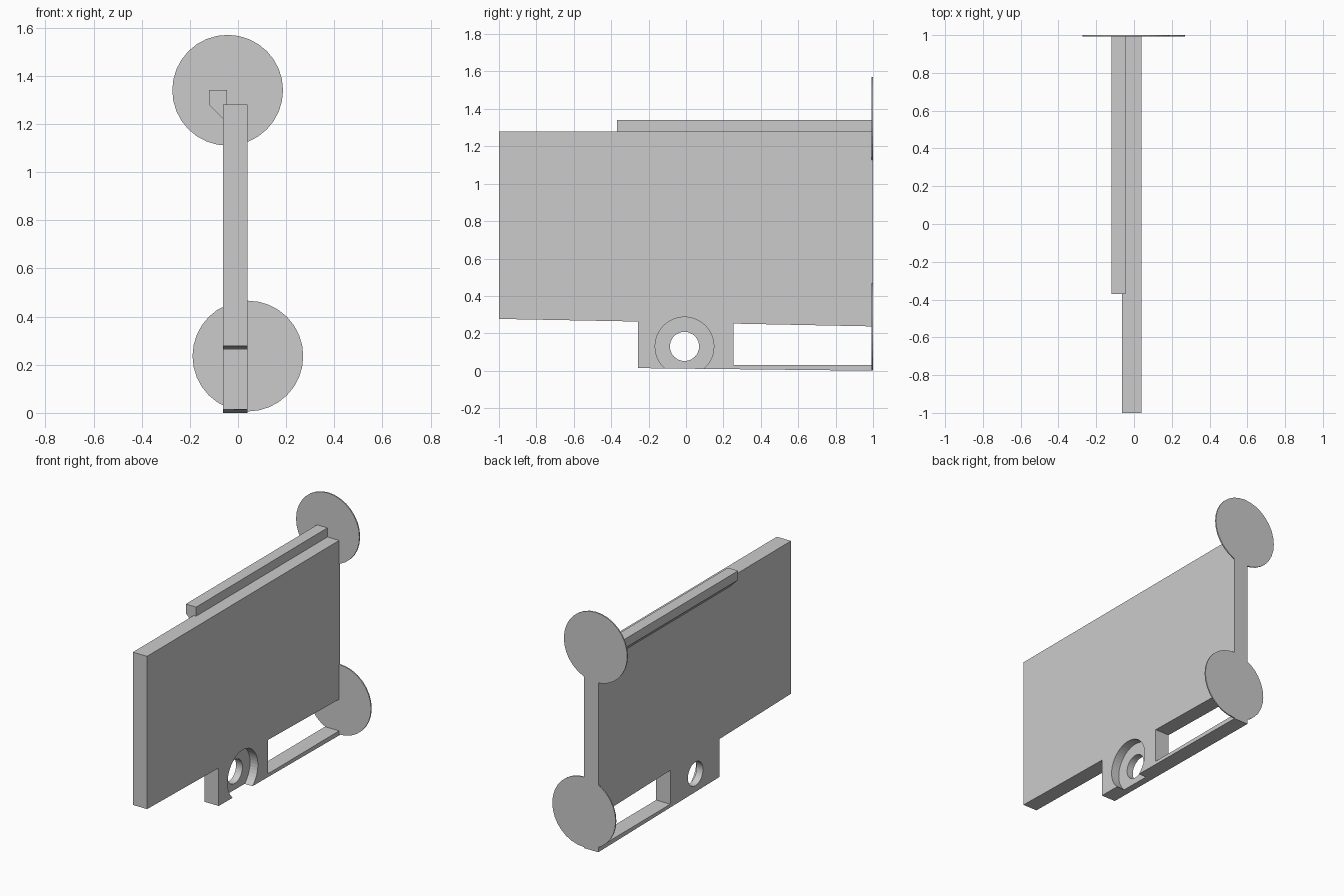
import bpy
import bmesh
from math import cos, sin, tau

if "Cube" in bpy.data.objects:
    bpy.data.objects.remove(bpy.data.objects["Cube"])


def prism(name, profile, direction):
    """Extrude a closed 3D outline along a direction."""
    bm = bmesh.new()
    face = bm.faces.new([bm.verts.new(p) for p in profile])
    out = bmesh.ops.extrude_face_region(bm, geom=[face])
    verts = [v for v in out["geom"] if isinstance(v, bmesh.types.BMVert)]
    bmesh.ops.translate(bm, verts=verts, vec=direction)
    bmesh.ops.recalc_face_normals(bm, faces=bm.faces)
    mesh = bpy.data.meshes.new(name)
    bm.to_mesh(mesh)
    bm.free()
    obj = bpy.data.objects.new(name, mesh)
    bpy.context.collection.objects.link(obj)
    return obj


def circle(r, n):
    return [(r * cos(tau * i / n), r * sin(tau * i / n)) for i in range(n)]


def boolean(target, tool, operation):
    mod = target.modifiers.new(tool.name, "BOOLEAN")
    mod.operation = operation
    mod.solver = "EXACT"
    mod.object = tool
    bpy.context.view_layer.objects.active = target
    bpy.ops.object.modifier_apply(modifier=mod.name)
    bpy.data.objects.remove(tool)


X0, X1 = -0.063, 0.04

# Plate with stepped lower edge, bearing block and thin lower bar
outline = [(-1, 1.28), (-1, 0.277), (-0.257, 0.263), (-0.257, 0.014), (1, 0),
           (1, 0.03), (0.253, 0.03), (0.253, 0.252), (1, 0.237), (1, 1.28)]
plate = prism("plate", [(X0, y, z) for y, z in outline], (X1 - X0, 0, 0))

# Through hole and wider counterbore open to the right side
for name, r, x in (("hole", 0.078, X0 - 0.1), ("counterbore", 0.157, X1 - 0.057)):
    ring = [(x, -0.008 + a, 0.13 + b) for a, b in circle(r, 48)]
    boolean(plate, prism(name, ring, (0.3, 0, 0)), "DIFFERENCE")

# Hooked rail along the top left edge
section = [(-0.12, 1.34), (-0.12, 1.28), (-0.045, 1.205), (-0.045, 1.34)]
rail = prism("top_rail", [(x, -0.37, z) for x, z in section], (0, 1.37, 0))
boolean(plate, rail, "UNION")

# Thin round pads at the back end
for name, cx, cz in (("upper_pad", -0.043, 1.34), ("lower_pad", 0.041, 0.236)):
    ring = [(cx + a, 0.992, cz + b) for a, b in circle(0.23, 32)]
    boolean(plate, prism(name, ring, (0, 0.008, 0)), "UNION")
